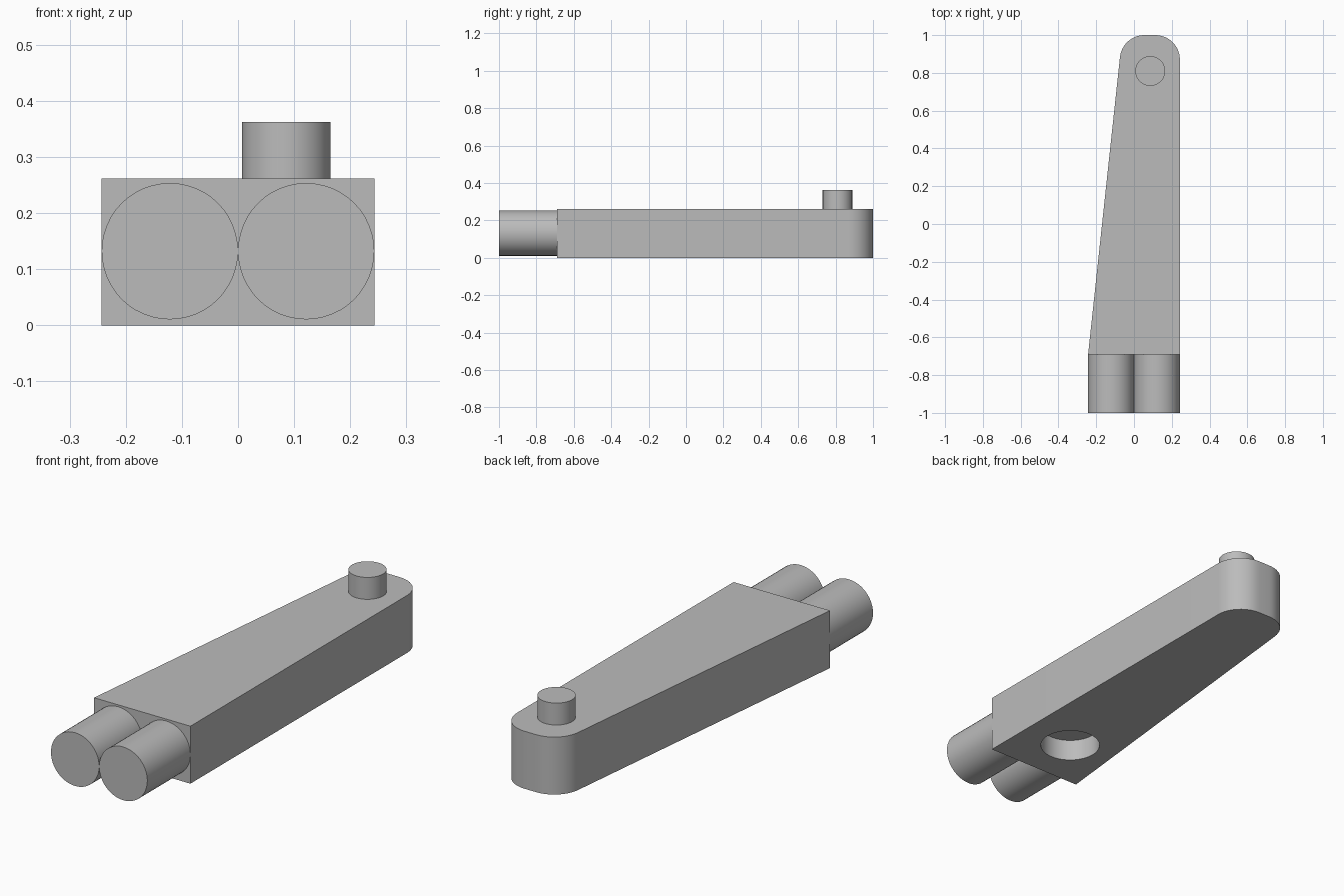
import bpy, bmesh, math

# Remove the default cube only
cube = bpy.data.objects.get("Cube")
if cube:
    bpy.data.objects.remove(cube, do_unlink=True)

# Single grey material
grey = bpy.data.materials.new("plain_grey")
grey.use_nodes = True
colour = (0.5, 0.5, 0.5, 1)
grey.diffuse_color = colour
grey.node_tree.nodes["Principled BSDF"].inputs["Base Color"].default_value = colour

HEIGHT = 0.262
BODY_FRONT = -0.69
HALF_WIDTH = 0.243


def smooth(obj):
    bpy.ops.object.select_all(action='DESELECT')
    obj.select_set(True)
    bpy.context.view_layer.objects.active = obj
    bpy.ops.object.shade_smooth_by_angle(angle=math.radians(30))


def cylinder(name, radius, depth, location, rotation=(0, 0, 0)):
    bpy.ops.mesh.primitive_cylinder_add(vertices=48, radius=radius, depth=depth,
                                        location=location, rotation=rotation)
    obj = bpy.context.object
    obj.name = name
    obj.data.materials.append(grey)
    smooth(obj)
    return obj


def arc(cx, cy, radius, start, end, steps=12):
    angles = [math.radians(start + (end - start) * i / steps) for i in range(steps + 1)]
    return [(cx + radius * math.cos(a), cy + radius * math.sin(a)) for a in angles]


# Tapered body: one straight side, one slanted side, rounded back corners
outline = [(-HALF_WIDTH, BODY_FRONT), (HALF_WIDTH, BODY_FRONT)]
outline += arc(0.113, 0.87, 0.13, 0, 90)
outline += arc(0.055, 0.87, 0.13, 90, 173.9)

bm = bmesh.new()
base = bm.faces.new([bm.verts.new((x, y, 0)) for x, y in outline])
top = bmesh.ops.extrude_face_region(bm, geom=[base])["geom"]
bmesh.ops.translate(bm, vec=(0, 0, HEIGHT),
                    verts=[v for v in top if isinstance(v, bmesh.types.BMVert)])
bmesh.ops.recalc_face_normals(bm, faces=bm.faces)
mesh = bpy.data.meshes.new("tapered_body")
bm.to_mesh(mesh)
bm.free()
body = bpy.data.objects.new("tapered_body", mesh)
bpy.context.collection.objects.link(body)
mesh.materials.append(grey)

# Blind round socket in the underside
cutter = cylinder("socket_cutter", 0.13, 0.2, (0, -0.44, 0))
cutter.hide_render = True
cut = body.modifiers.new("socket", 'BOOLEAN')
cut.operation = 'DIFFERENCE'
cut.solver = 'EXACT'
cut.object = cutter
bpy.context.view_layer.objects.active = body
bpy.ops.object.modifier_apply(modifier=cut.name)
bpy.data.objects.remove(cutter, do_unlink=True)
smooth(body)

# Peg on the narrow end
cylinder("top_peg", 0.079, 0.1, (0.086, 0.81, HEIGHT + 0.05))

# Pair of round plugs on the wide end
for side, x in (("right", -HALF_WIDTH / 2), ("left", HALF_WIDTH / 2)):
    cylinder(side + "_front_plug", HALF_WIDTH / 2, 1 + BODY_FRONT,
             (x, (BODY_FRONT - 1) / 2, 0.132), (math.pi / 2, 0, 0))
